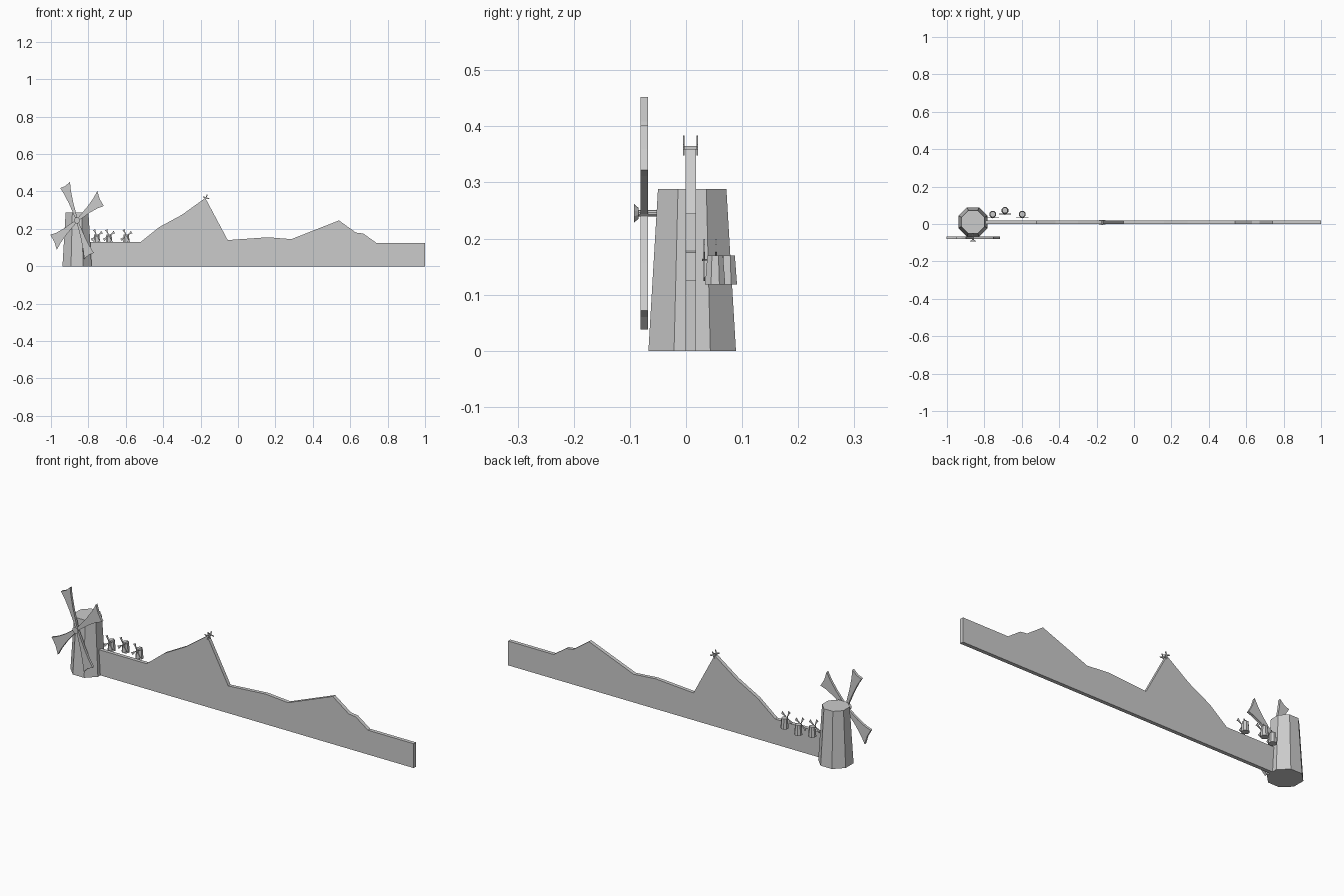
import bpy, bmesh, math
from mathutils import Matrix, Vector

if "Cube" in bpy.data.objects:
    bpy.data.objects.remove(bpy.data.objects["Cube"])


def make_object(name, bm):
    bmesh.ops.recalc_face_normals(bm, faces=bm.faces)
    me = bpy.data.meshes.new(name)
    bm.to_mesh(me)
    bm.free()
    ob = bpy.data.objects.new(name, me)
    bpy.context.collection.objects.link(ob)
    return ob


def add_prism(bm, pts, y0, y1):
    """Extrude an xz outline from y0 to y1."""
    f = bm.faces.new([bm.verts.new((x, y0, z)) for x, z in pts])
    ext = bmesh.ops.extrude_face_region(bm, geom=[f])
    vs = [v for v in ext["geom"] if isinstance(v, bmesh.types.BMVert)]
    bmesh.ops.translate(bm, verts=vs, vec=(0, y1 - y0, 0))


def add_drum(bm, sides, r1, r2, depth, matrix):
    bmesh.ops.create_cone(bm, cap_ends=True, segments=sides, radius1=r1,
                          radius2=r2, depth=depth, matrix=matrix)


def windmill(prefix, loc, scale, flip=1):
    place = Matrix.Translation(loc) @ Matrix.Diagonal((*scale, 1))

    # tapered octagonal tower, flats facing the axes
    bm = bmesh.new()
    k = 1 / math.cos(math.pi / 8)
    add_drum(bm, 8, 0.078 * k, 0.061 * k, 0.288,
             Matrix.Translation((0, 0, 0.144)) @ Matrix.Rotation(math.pi / 8, 4, 'Z'))
    bm.transform(place)
    make_object(prefix + "_tower", bm)

    # axle and hub cap
    hub_z = 0.245
    bm = bmesh.new()
    turn = Matrix.Rotation(math.pi / 2, 4, 'X')
    add_drum(bm, 10, 0.006, 0.006, 0.055, Matrix.Translation((0, -0.0725, hub_z)) @ turn)
    add_drum(bm, 10, 0.010, 0.017, 0.008, Matrix.Translation((0, -0.1, hub_z)) @ turn)
    bm.transform(place)
    make_object(prefix + "_hub", bm)

    # two flared sails, each repeated half a turn round the hub
    bm = bmesh.new()
    tips = [((-0.090, 0.173), (-0.038, 0.207)), ((0.108, 0.157), (0.143, 0.077))]
    for a, b in tips:
        a, b = Vector(a), Vector(b)
        mid = (a + b) / 2
        side = (b - a) / 2
        for s in (1, -1):
            left = [mid * t - side * w for t, w in ((0.04, 0.16), (0.5, 0.4), (0.8, 0.68))]
            right = [mid * t + side * w for t, w in ((0.8, 0.68), (0.5, 0.4), (0.04, 0.16))]
            outline = left + [a, mid * 0.97, b] + right
            add_prism(bm, [(s * flip * p.x, hub_z + s * p.y) for p in outline],
                      -0.092, -0.079)
    bm.transform(place)
    make_object(prefix + "_sails", bm)


# large mill and three small distant mills
windmill("large_mill", (-0.8605, 0.011, 0), (1, 1, 1))
for i, (x, y) in enumerate([(-0.755, 0.052), (-0.69, 0.073), (-0.597, 0.052)]):
    windmill(f"small_mill_{i + 1}", (x, y, 0.118), (0.23, 0.23, 0.18))

# mountain skyline wall
skyline = [(-0.80, 0), (-0.80, 0.13), (-0.52, 0.13), (-0.42, 0.21), (-0.30, 0.275),
           (-0.175, 0.365), (-0.055, 0.14), (0.16, 0.155), (0.285, 0.145),
           (0.54, 0.245), (0.63, 0.18), (0.67, 0.175), (0.74, 0.125),
           (1.0, 0.125), (1.0, 0)]
bm = bmesh.new()
add_prism(bm, skyline, -0.001, 0.018)
make_object("mountain_wall", bm)

# little crossed spinners on both sides of the summit, joined by an axle
bm = bmesh.new()
for y in (-0.004, 0.020):
    for ang in (0.3, 0.3 + math.pi / 2):
        bmesh.ops.create_cube(bm, size=1, matrix=Matrix.Translation((-0.17, y, 0.366))
                              @ Matrix.Rotation(ang, 4, 'Y')
                              @ Matrix.Diagonal((0.036, 0.003, 0.005, 1)))
bmesh.ops.create_cube(bm, size=1, matrix=Matrix.Translation((-0.17, 0.008, 0.362))
                      @ Matrix.Diagonal((0.006, 0.026, 0.006, 1)))
make_object("summit_spinners", bm)
